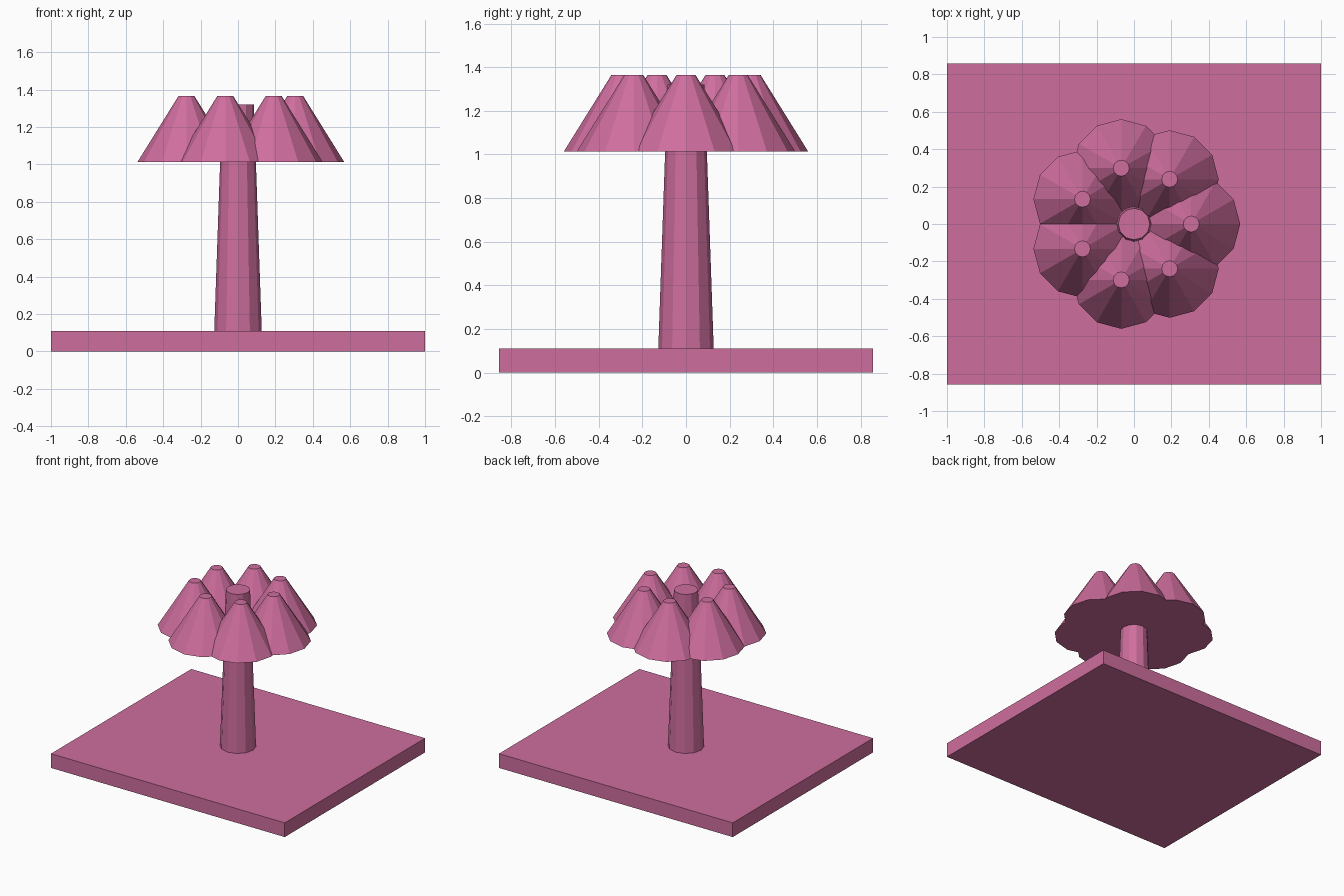
import bpy, math

if "Cube" in bpy.data.objects:
    bpy.data.objects.remove(bpy.data.objects["Cube"])

pink = bpy.data.materials.new("pink")
pink.diffuse_color = (0.62, 0.155, 0.34, 1.0)
pink.use_nodes = True
pink.node_tree.nodes["Principled BSDF"].inputs["Base Color"].default_value = pink.diffuse_color


def frustum(name, x, y, z0, z1, r0, r1, sides=12):
    bpy.ops.mesh.primitive_cone_add(vertices=sides, radius1=r0, radius2=r1,
                                    depth=z1 - z0, location=(x, y, (z0 + z1) / 2))
    ob = bpy.context.object
    ob.name = name
    ob.data.materials.append(pink)
    return ob


# base slab
bpy.ops.mesh.primitive_cube_add(size=1, location=(0, 0, 0.055))
base = bpy.context.object
base.name = "base_slab"
base.scale = (2.0, 1.714, 0.11)
bpy.ops.object.transform_apply(location=False, rotation=False, scale=True)
base.data.materials.append(pink)

# tapered trunk
frustum("trunk", 0, 0, 0.11, 1.32, 0.127, 0.085)

# ring of seven overlapping foliage cones
for i in range(7):
    a = 2 * math.pi * i / 7
    frustum(f"foliage_cone_{i + 1}", 0.306 * math.cos(a), 0.306 * math.sin(a),
            1.013, 1.365, 0.262, 0.043)
